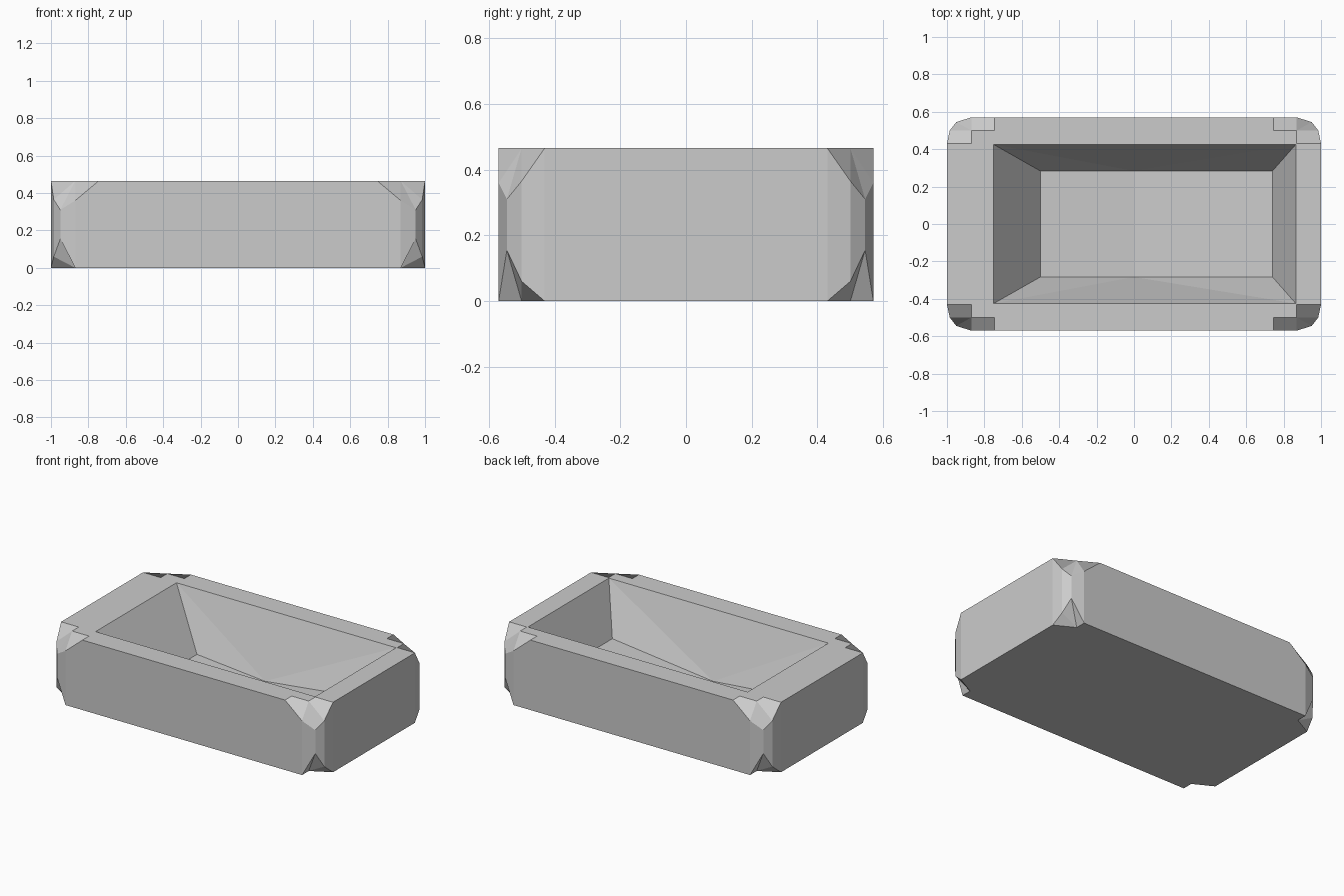
import bpy, bmesh

if "Cube" in bpy.data.objects:
    bpy.data.objects.remove(bpy.data.objects["Cube"])

# One corner of the outer shell; mirrored to all four corners
CORNER = {
    'A': (.745, .57, .465), 'B': (.745, .50, .465), 'C': (.87, .50, .465),
    'D': (.87, .43, .465), 'E': (1, .43, .465),
    'F': (.87, .57, .36), 'G': (.95, .545, .31), 'H': (.985, .50, .365),
    'I': (.87, .57, 0), 'g': (.95, .545, .155), 'h': (.985, .50, .06),
    'J': (.87, .50, 0), 'K': (1, .43, 0),
}
CORNER_FACES = ["ABCF", "CGF", "CHG", "CDEH", "FGgI", "GHhg", "EHhK",
                "IgJ", "JghhK"[:3], "JhK"]

bm = bmesh.new()
SIGNS = [(-1, -1), (1, -1), (1, 1), (-1, 1)]
V = {s: {k: bm.verts.new((s[0] * x, s[1] * y, z))
         for k, (x, y, z) in CORNER.items()} for s in SIGNS}

# Opening corners and curved floor of the basin
rim = {s: bm.verts.new((.865 if s[0] > 0 else -.75, s[1] * .425, .465))
       for s in SIGNS}
FLOOR = [(-.5, .11), (0, .065), (.74, .15)]
floor = {sy: [bm.verts.new((x, sy * .283, z)) for x, z in FLOOR]
         for sy in (-1, 1)}


def strip(a, b, keys):
    """Corner keys along one end, then back along the mirrored end."""
    return [V[a][k] for k in keys], [V[b][k] for k in reversed(keys)]


# Chamfered corners
for s in SIGNS:
    for f in CORNER_FACES:
        bm.faces.new([V[s][k] for k in f])

# Front and back: outer wall, rim, basin wall
for sy in (-1, 1):
    l, r = (-1, sy), (1, sy)
    a, b = strip(l, r, "AFI")
    bm.faces.new(a + b)
    a, b = strip(l, r, "DCBA")
    bm.faces.new([rim[l]] + a + b + [rim[r]])
    f = floor[sy]
    bm.faces.new((rim[l], f[0], f[1]))
    bm.faces.new((rim[l], f[1], rim[r]))
    bm.faces.new((rim[r], f[1], f[2]))

# Left and right: outer wall, rim, basin wall
for sx, end in ((-1, 0), (1, 2)):
    n, m = (sx, -1), (sx, 1)
    a, b = strip(n, m, "EK")
    bm.faces.new(a + b)
    a, b = strip(n, m, "DE")
    bm.faces.new([rim[n]] + a + b + [rim[m]])
    bm.faces.new((rim[n], rim[m], floor[1][end], floor[-1][end]))

# Basin floor and underside
for i in range(2):
    bm.faces.new((floor[-1][i], floor[-1][i + 1], floor[1][i + 1], floor[1][i]))
under = []
for i, s in enumerate(SIGNS):
    keys = "KJI" if i % 2 == 0 else "IJK"
    under += [V[s][k] for k in keys]
bm.faces.new(under)

bmesh.ops.recalc_face_normals(bm, faces=bm.faces)
mesh = bpy.data.meshes.new("basin")
bm.to_mesh(mesh)
bm.free()
bpy.context.collection.objects.link(bpy.data.objects.new("basin", mesh))
